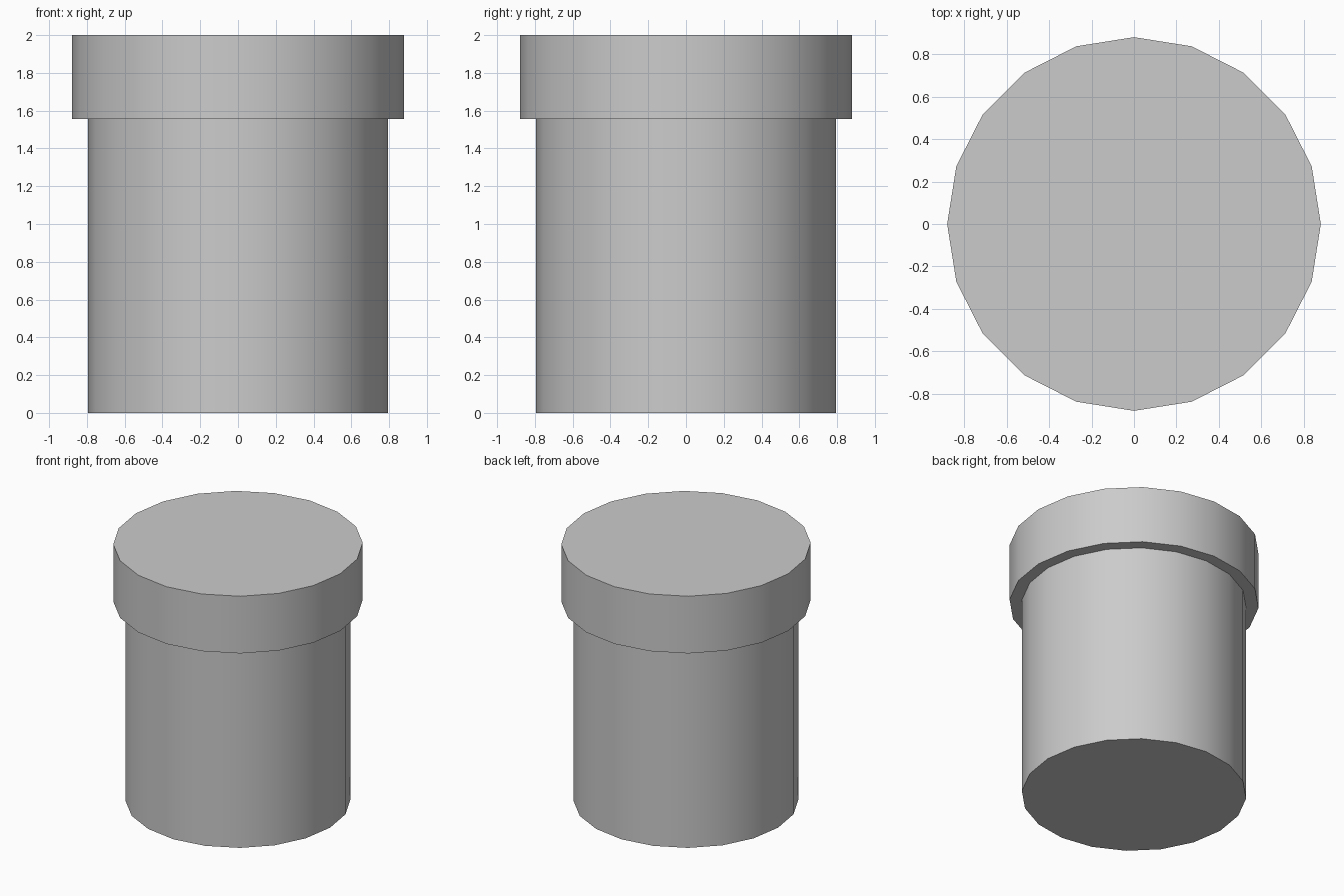
import bpy
import math

if "Cube" in bpy.data.objects:
    bpy.data.objects.remove(bpy.data.objects["Cube"])

SIDES = 20


def cylinder(name, radius, z0, z1):
    """Upright smooth-sided prism with corners on the x and y axes."""
    bpy.ops.mesh.primitive_cylinder_add(
        vertices=SIDES, radius=radius, depth=z1 - z0,
        location=(0, 0, (z0 + z1) / 2))
    obj = bpy.context.object
    obj.name = name
    bpy.ops.object.shade_smooth_by_angle(angle=math.radians(30))
    return obj


# Main barrel
cylinder("body", 0.793, 0.0, 1.555)
# Wider lid on top
cylinder("cap", 0.88, 1.555, 2.0)
